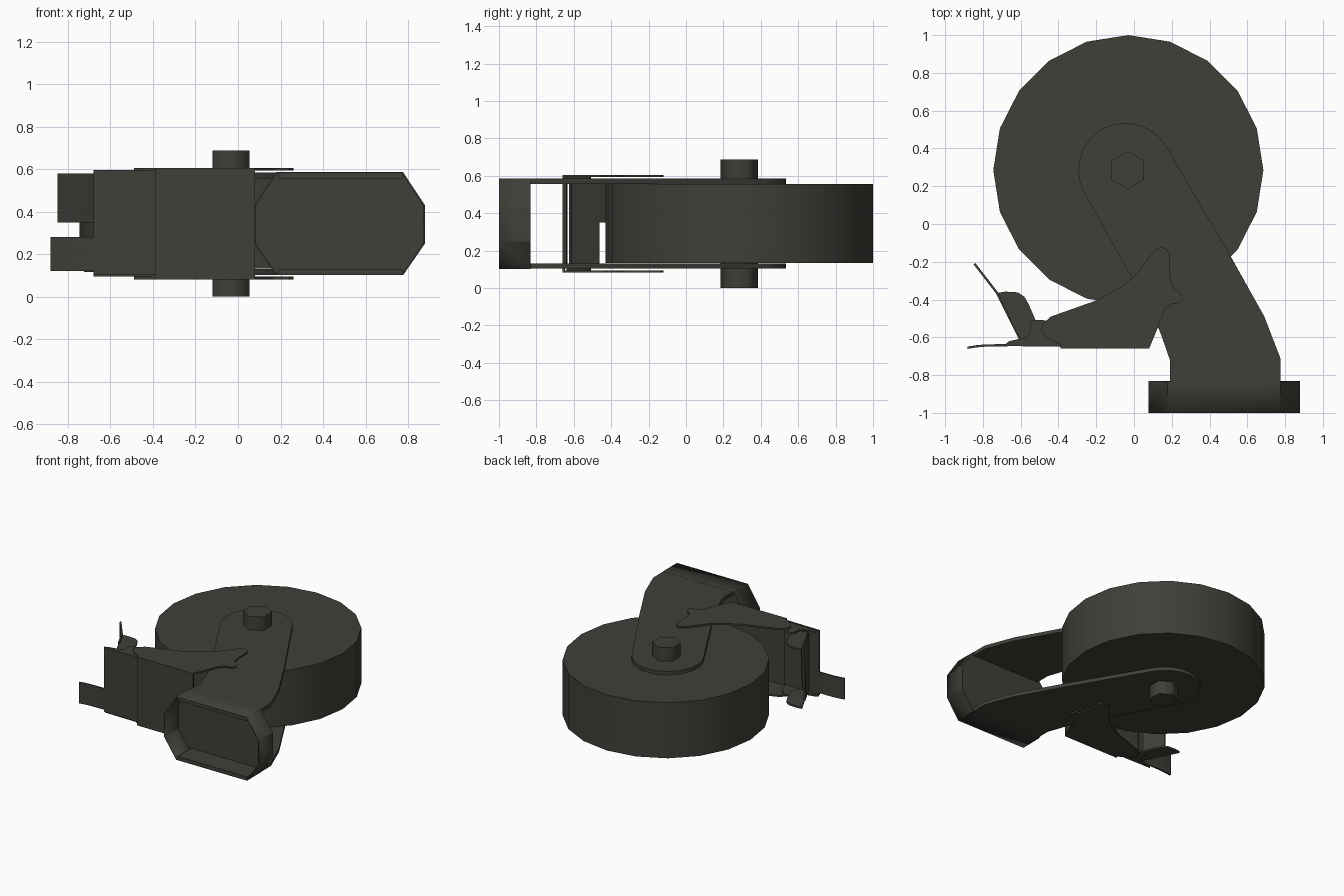
import bpy, bmesh, math
from mathutils import Vector

if "Cube" in bpy.data.objects:
    bpy.data.objects.remove(bpy.data.objects["Cube"])

mat = bpy.data.materials.new("dark grey")
mat.diffuse_color = (0.05, 0.05, 0.041, 1)
mat.use_nodes = True
mat.node_tree.nodes["Principled BSDF"].inputs["Base Color"].default_value = mat.diffuse_color


def finish(bm, name, angle=30):
    bmesh.ops.recalc_face_normals(bm, faces=bm.faces)
    me = bpy.data.meshes.new(name)
    bm.to_mesh(me)
    bm.free()
    ob = bpy.data.objects.new(name, me)
    bpy.context.collection.objects.link(ob)
    me.materials.append(mat)
    bpy.ops.object.select_all(action='DESELECT')
    ob.select_set(True)
    bpy.context.view_layer.objects.active = ob
    bpy.ops.object.shade_smooth_by_angle(angle=math.radians(angle))
    return ob


def prism(name, pts, z0, z1, angle=30):
    """Extrude a top-view outline from z0 to z1."""
    bm = bmesh.new()
    face = bm.faces.new([bm.verts.new((x, y, z0)) for x, y in pts])
    ext = bmesh.ops.extrude_face_region(bm, geom=[face])
    up = [v for v in ext["geom"] if isinstance(v, bmesh.types.BMVert)]
    bmesh.ops.translate(bm, verts=up, vec=(0, 0, z1 - z0))
    return finish(bm, name, angle)


def strip(name, path, z0, z1, t=0.012):
    """Bent sheet following a top-view path, standing from z0 to z1."""
    p = [Vector(q) for q in path]
    left, right = [], []
    for i, q in enumerate(p):
        d = (p[min(i + 1, len(p) - 1)] - p[max(i - 1, 0)]).normalized()
        n = Vector((-d.y, d.x)) * t / 2
        left.append(q + n)
        right.append(q - n)
    return prism(name, left + right[::-1], z0, z1)


def arc(cx, cy, r, a0, a1, n):
    return [(cx + r * math.cos(math.radians(a0 + (a1 - a0) * i / n)),
             cy + r * math.sin(math.radians(a0 + (a1 - a0) * i / n))) for i in range(n + 1)]


def pair(name, pts, z0, z1):
    """Same plate on the upper and lower side, mirrored about the wheel's mid plane."""
    mid = 0.3435
    prism(name + "_upper", pts, z0, z1)
    prism(name + "_lower", pts, 2 * mid - z1, 2 * mid - z0)


# Wheel and hexagonal axle bolt
prism("wheel", arc(-0.03, 0.285, 0.715, 90, 432, 19), 0.133, 0.557)
prism("axle_bolt", arc(-0.033, 0.285, 0.1, 90, 390, 5), 0, 0.687, 65)

# Fork arms with rounded ends
fork = ([(0.775, -1), (0.775, -0.71), (0.69, -0.49), (0.5, -0.15)]
        + arc(-0.045, 0.285, 0.25, 30, 205, 14)
        + [(-0.02, -0.27), (0.1, -0.48), (0.145, -0.59), (0.19, -0.72), (0.19, -1)])
pair("fork_arm", fork, 0.556, 0.584)

# Hollow eight-sided mounting cup, open to the front
cup = [(0.08, 0.43), (0.18, 0.582), (0.775, 0.582), (0.875, 0.43),
       (0.875, 0.25), (0.775, 0.105), (0.18, 0.105), (0.08, 0.25)]
bm = bmesh.new()
cap = bm.faces.new([bm.verts.new((x, -0.835, z)) for x, z in cup])
rim = bmesh.ops.extrude_edge_only(bm, edges=cap.edges[:])
bmesh.ops.translate(bm, vec=(0, -0.165, 0),
                    verts=[v for v in rim["geom"] if isinstance(v, bmesh.types.BMVert)])
ob = finish(bm, "mounting_cup")
mod = ob.modifiers.new("thickness", 'SOLIDIFY')
mod.thickness = 0.008
mod.offset = 0

# Brake housing: side plates and front panel
side = [(0.08, -0.66), (0.13, -0.54), (0.165, -0.45), (0.2, -0.425), (0.24, -0.42),
        (0.26, -0.39), (0.24, -0.36), (0.205, -0.335), (0.19, -0.28), (0.19, -0.17),
        (0.175, -0.135), (0.14, -0.12), (0.105, -0.145), (0.0, -0.28), (-0.08, -0.34),
        (-0.2, -0.405), (-0.44, -0.49), (-0.485, -0.53), (-0.49, -0.565), (-0.46, -0.605),
        (-0.39, -0.64), (-0.39, -0.66)]
pair("brake_side", side, 0.593, 0.605)
strip("brake_front_panel", [(-0.39, -0.654), (0.08, -0.654)], 0.085, 0.605)

# Pedal: floor, small brackets, flat toe tab
strip("pedal_floor", [(-0.68, -0.64), (-0.38, -0.644)], 0.104, 0.597)
bracket = [(-0.68, -0.635), (-0.66, -0.62), (-0.57, -0.6), (-0.55, -0.575), (-0.55, -0.52),
           (-0.53, -0.507), (-0.47, -0.51), (-0.42, -0.56), (-0.39, -0.64)]
pair("pedal_bracket", bracket, 0.58, 0.593)
strip("toe_tab", [(-0.67, -0.642), (-0.78, -0.643), (-0.83, -0.647), (-0.882, -0.655)], 0.12, 0.28)

# Release lever: back sheet, cheeks, raised tab
strip("lever_back", [(-0.675, -0.465), (-0.6, -0.615), (-0.56, -0.62)], 0.125, 0.56)
cheek = [(-0.725, -0.365), (-0.68, -0.358), (-0.615, -0.362), (-0.58, -0.385),
         (-0.555, -0.43), (-0.51, -0.535), (-0.54, -0.6), (-0.6, -0.615)]
pair("lever_cheek", cheek, 0.558, 0.572)
strip("release_tab", [(-0.845, -0.21), (-0.725, -0.365), (-0.66, -0.495)], 0.35, 0.58)
